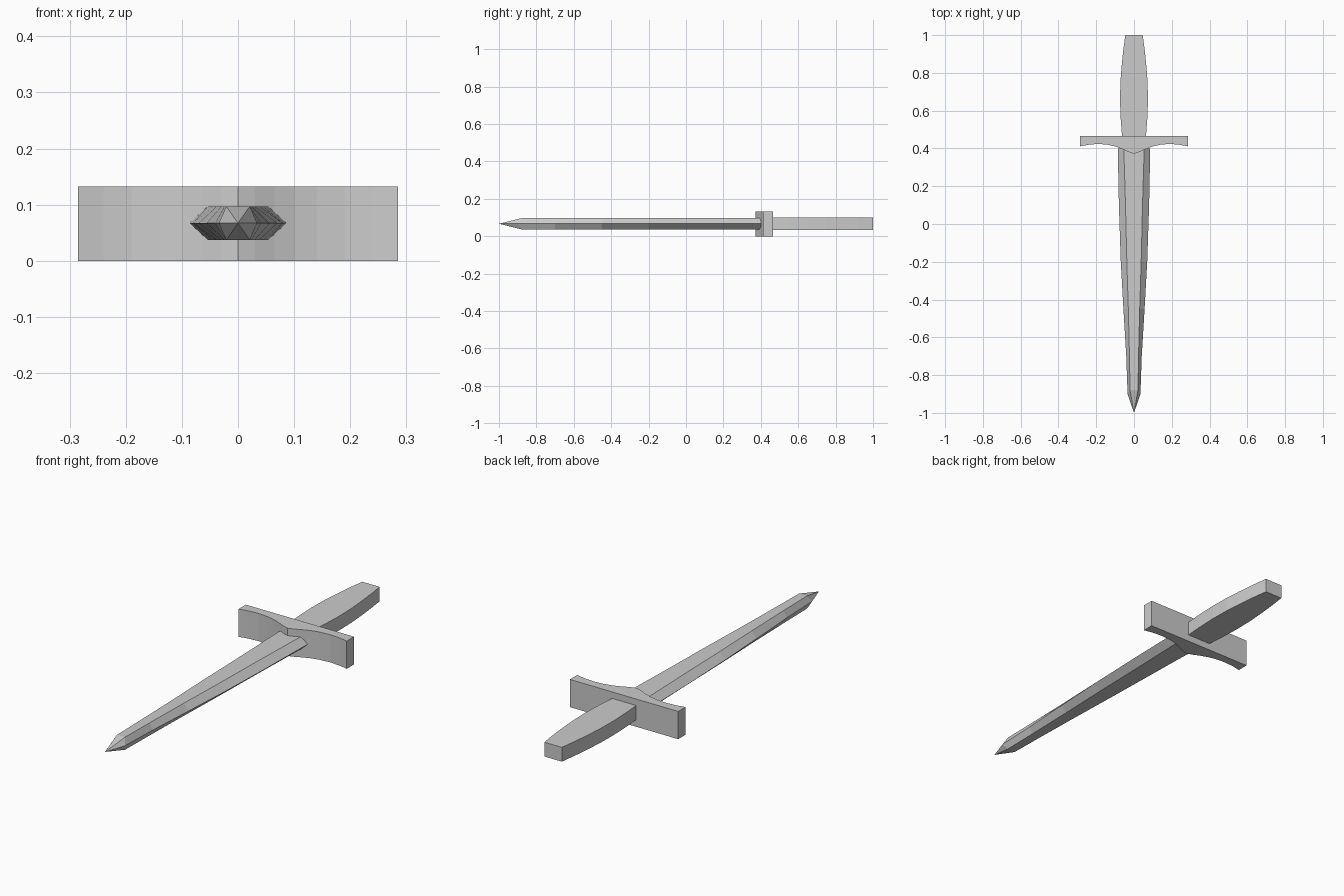
import bpy, bmesh

if "Cube" in bpy.data.objects:
    bpy.data.objects.remove(bpy.data.objects["Cube"])

steel = bpy.data.materials.new("plain_grey")
steel.diffuse_color = (0.6, 0.6, 0.6, 1)
steel.use_nodes = True
steel.node_tree.nodes["Principled BSDF"].inputs["Base Color"].default_value = steel.diffuse_color


def finish(name, bm):
    bmesh.ops.recalc_face_normals(bm, faces=bm.faces[:])
    mesh = bpy.data.meshes.new(name)
    bm.to_mesh(mesh)
    bm.free()
    mesh.materials.append(steel)
    obj = bpy.data.objects.new(name, mesh)
    bpy.context.collection.objects.link(obj)
    return obj


def extrude_outline(name, outline, z0, z1):
    """Flat outline in x, y raised from z0 to z1."""
    bm = bmesh.new()
    face = bm.faces.new([bm.verts.new((x, y, z0)) for x, y in outline])
    new = bmesh.ops.extrude_face_region(bm, geom=[face])["geom"]
    bmesh.ops.translate(bm, vec=(0, 0, z1 - z0),
                        verts=[v for v in new if isinstance(v, bmesh.types.BMVert)])
    return finish(name, bm)


def mirrored(half):
    """Close a right-hand profile by mirroring it across x = 0."""
    return half + [(-x, y) for x, y in reversed(half) if x > 0]


# Crossguard: straight back, curved front with a central point
extrude_outline("crossguard", mirrored([
    (0.0, 0.372), (0.03, 0.382), (0.065, 0.398), (0.10, 0.411), (0.14, 0.420),
    (0.19, 0.424), (0.24, 0.420), (0.285, 0.411), (0.285, 0.466)]), 0.0, 0.132)

# Grip: swelling bar
extrude_outline("grip", mirrored([
    (0.063, 0.46), (0.070, 0.55), (0.074, 0.65), (0.072, 0.75),
    (0.066, 0.83), (0.057, 0.92), (0.046, 1.0)]), 0.033, 0.101)

# Blade: six-sided section lofted along y: (y, edge half width, flat half width)
MID, HALF = 0.067, 0.030
stations = [(0.40, 0.086, 0.054), (0.10, 0.080, 0.045), (-0.20, 0.070, 0.038),
            (-0.45, 0.056, 0.030), (-0.70, 0.041, 0.024), (-0.88, 0.034, 0.021)]
bm = bmesh.new()
rings = []
for y, e, f in stations:
    # cutting edges run a little past the flats near the tip
    ye = y - 0.02 if y < -0.8 else y
    rings.append([bm.verts.new(p) for p in (
        (e, ye, MID), (f, y, MID + HALF), (-f, y, MID + HALF),
        (-e, ye, MID), (-f, y, MID - HALF), (f, y, MID - HALF))])
for a, b in zip(rings, rings[1:]):
    for i in range(6):
        j = (i + 1) % 6
        bm.faces.new((a[i], a[j], b[j], b[i]))
tip = bm.verts.new((0, -1.0, MID))
for i in range(6):
    bm.faces.new((rings[-1][i], rings[-1][(i + 1) % 6], tip))
bm.faces.new(rings[0])
finish("blade", bm)
